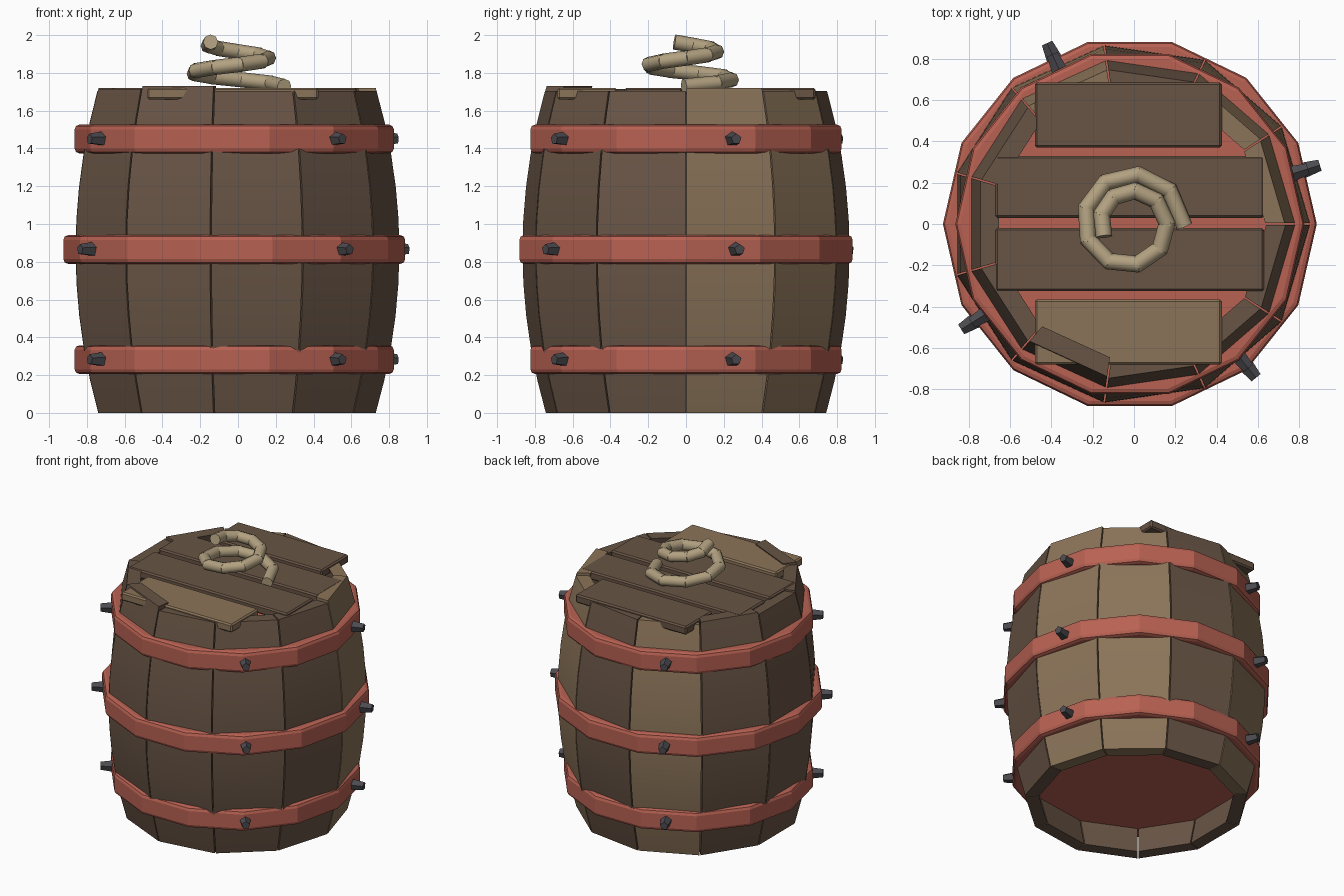
import bpy, bmesh, math
from mathutils import Vector, Matrix

if "Cube" in bpy.data.objects:
    bpy.data.objects.remove(bpy.data.objects["Cube"])

CX = -0.02  # barrel axis


def material(name, rgb):
    m = bpy.data.materials.new(name)
    m.diffuse_color = (*rgb, 1)
    m.use_nodes = True
    m.node_tree.nodes["Principled BSDF"].inputs["Base Color"].default_value = m.diffuse_color
    return m


DARK = material("dark_wood", (0.14, 0.09, 0.06))
LIGHT = material("light_wood", (0.26, 0.175, 0.10))
RED = material("red_hoop", (0.48, 0.12, 0.085))
IRON = material("iron", (0.07, 0.07, 0.08))
ROPE = material("rope", (0.45, 0.36, 0.22))


def finish(name, bm, mat, bevel=0, segments=1, smooth=None):
    if bevel:
        sharp = [e for e in bm.edges if e.calc_face_angle(0) > math.radians(50)]
        bmesh.ops.bevel(bm, geom=sharp, offset=bevel, segments=segments,
                        profile=0.5, affect='EDGES')
    bmesh.ops.recalc_face_normals(bm, faces=bm.faces[:])
    me = bpy.data.meshes.new(name)
    bm.to_mesh(me)
    bm.free()
    if smooth:
        me.shade_smooth()
        me.set_sharp_from_angle(angle=math.radians(smooth))
    me.materials.append(mat)
    ob = bpy.data.objects.new(name, me)
    bpy.context.collection.objects.link(ob)
    return ob


def add_rod(bm, a, b, r1, r2, sides):
    a, b = Vector(a), Vector(b)
    d = b - a
    mat = Matrix.Translation((a + b) / 2) @ d.to_track_quat('Z', 'Y').to_matrix().to_4x4()
    bmesh.ops.create_cone(bm, cap_ends=True, segments=sides, radius1=r1, radius2=r2,
                          depth=d.length, matrix=mat)


# Bulging staves: a flat board section swept up the barrel profile
STAVES, RINGS = 11, 10
TOPS = {0: 1.72, 7: 1.73, 6: 1.715, 4: 1.72}
for i in range(STAVES):
    bm = bmesh.new()
    mid = (i + 0.5) * math.tau / STAVES
    half = math.pi / STAVES
    out = Vector((math.cos(mid), math.sin(mid), 0))
    side = Vector((-out.y, out.x, 0))
    top = TOPS.get(i, 1.705)
    rings = []
    for k in range(RINGS + 1):
        z = top * k / RINGS
        a = 0.84 - 0.12 * ((z - 0.86) / 0.86) ** 2
        ring = []
        for r, s in ((a, -1), (a, 1), (a - 0.09, 1), (a - 0.09, -1)):
            w = r * math.tan(half) - 0.004
            ring.append(bm.verts.new(Vector((CX, 0, z)) + out * r + side * w * s))
        rings.append(ring)
    for lo, hi in zip(rings, rings[1:]):
        for j in range(4):
            n = (j + 1) % 4
            bm.faces.new((lo[j], lo[n], hi[n], hi[j]))
    bm.faces.new(rings[0])
    bm.faces.new(rings[-1])
    finish(f"stave_{i}", bm, LIGHT if i in (0, 1, 3) else DARK, bevel=0.012, smooth=60)

# Hoops: solid 14-sided discs with rounded rims, each with four nails
for label, z, R in (("bottom", 0.282, 0.845), ("middle", 0.865, 0.905), ("top", 1.45, 0.845)):
    bm = bmesh.new()
    bmesh.ops.create_cone(bm, cap_ends=True, segments=14, radius1=R, radius2=R, depth=0.152,
                          matrix=Matrix.Translation((CX, 0, z)) @ Matrix.Rotation(math.pi / 2, 4, 'Z'))
    finish(f"{label}_hoop", bm, RED, bevel=0.025, segments=2)
    bm = bmesh.new()
    for k in range(4):
        t = 0.3 + 1.7 * k
        c, s = math.cos(t), math.sin(t)
        r0, r1 = R - 0.06, R + 0.058
        add_rod(bm, (CX + c * r0, s * r0, z), (CX + c * r1, s * r1, z), 0.045, 0.029, 5)
    finish(f"{label}_hoop_nails", bm, IRON)

# Lid planks
for i, (x0, x1, y0, y1, mat) in enumerate((
        (-0.48, 0.425, 0.37, 0.685, DARK), (-0.67, 0.63, 0.03, 0.33, DARK),
        (-0.67, 0.63, -0.325, -0.02, DARK), (-0.48, 0.425, -0.68, -0.365, LIGHT))):
    bm = bmesh.new()
    bmesh.ops.create_cube(bm, size=1, matrix=Matrix.Translation(((x0 + x1) / 2, (y0 + y1) / 2, 1.69))
                          @ Matrix.Diagonal((x1 - x0, y1 - y0, 0.062, 1)))
    finish(f"lid_plank_{i}", bm, mat, bevel=0.01)

# Coiled rope: short rods along a rising, tightening spiral
path = []
for i in range(15):
    t = 0.7 * i
    r = 0.26 - 0.0127 * t
    path.append((CX + r * math.cos(t), r * math.sin(t), 1.73 + 0.0236 * t))
bm = bmesh.new()
for a, b in zip(path, path[1:]):
    d = (Vector(b) - Vector(a)).normalized() * 0.012
    add_rod(bm, Vector(a) - d, Vector(b) + d, 0.04, 0.04, 8)
finish("rope_coil", bm, ROPE, smooth=50)
